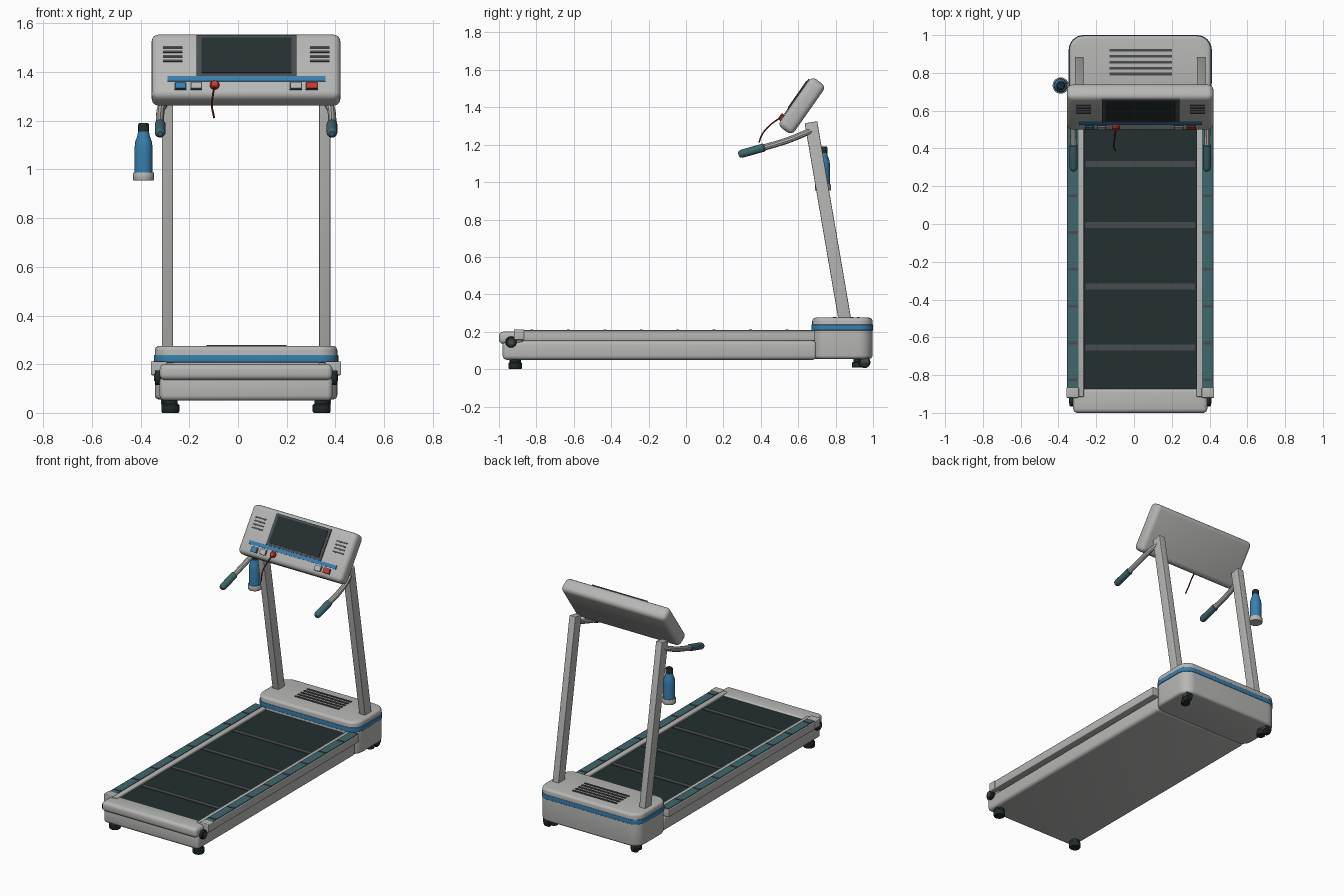
import bpy, bmesh, math
from mathutils import Matrix, Vector

if "Cube" in bpy.data.objects:
    bpy.data.objects.remove(bpy.data.objects["Cube"])

CX = 0.033  # centre line of the machine


def material(name, r, g, b):
    m = bpy.data.materials.new(name)
    m.diffuse_color = (r, g, b, 1)
    m.use_nodes = True
    m.node_tree.nodes["Principled BSDF"].inputs["Base Color"].default_value = m.diffuse_color
    return m


GREY = material("light grey", 0.47, 0.47, 0.46)
BLUE = material("blue", 0.04, 0.21, 0.42)
TEAL = material("teal", 0.05, 0.135, 0.15)
BELT = material("belt black", 0.017, 0.029, 0.029)
STRIPE = material("dark grey", 0.065, 0.07, 0.08)
RED = material("red", 0.55, 0.04, 0.025)
CORD = material("dark red", 0.16, 0.015, 0.012)
RUBBER = material("rubber", 0.016, 0.024, 0.024)


def finish(name, bm, mat, matrix=None):
    bmesh.ops.recalc_face_normals(bm, faces=bm.faces[:])
    if matrix:
        bm.transform(matrix)
    me = bpy.data.meshes.new(name)
    bm.to_mesh(me)
    bm.free()
    return add(name, me, mat)


def add(name, me, mat):
    me.materials.clear()
    me.materials.append(mat)
    ob = bpy.data.objects.new(name, me)
    bpy.context.collection.objects.link(ob)
    bpy.ops.object.select_all(action='DESELECT')
    ob.select_set(True)
    bpy.context.view_layer.objects.active = ob
    bpy.ops.object.shade_smooth_by_angle(angle=math.radians(35))
    return ob


def box(name, lo, hi, mat, bevel=0, matrix=None, corner=0):
    """Box from corner to corner; corner rounds the upright edges first."""
    lo, hi = Vector(lo), Vector(hi)
    bm = bmesh.new()
    bmesh.ops.create_cube(bm, size=1)
    size = hi - lo
    bm.transform(Matrix.Translation((lo + hi) / 2) @ Matrix.Diagonal((*size, 1)))
    if corner:
        up = [e for e in bm.edges if abs((e.verts[0].co - e.verts[1].co).z) > size.z * 0.9]
        bmesh.ops.bevel(bm, geom=up, offset=corner, segments=8, profile=0.5, affect='EDGES')
    if bevel:
        bm.normal_update()
        sharp = [e for e in bm.edges if e.calc_face_angle(0) > math.radians(40)]
        bmesh.ops.bevel(bm, geom=sharp, offset=bevel, segments=4, profile=0.5, affect='EDGES')
    return finish(name, bm, mat, matrix)


def lathe(name, profile, mat, matrix, steps=24):
    """Spin (radius, height) points about local z; ends close on the axis."""
    bm = bmesh.new()
    pts = [(0, profile[0][1])] + list(profile) + [(0, profile[-1][1])]
    vs = [bm.verts.new((r, 0, z)) for r, z in pts]
    es = [bm.edges.new(p) for p in zip(vs, vs[1:])]
    bmesh.ops.spin(bm, geom=vs + es, cent=(0, 0, 0), axis=(0, 0, 1),
                   angle=math.tau, steps=steps)
    bmesh.ops.remove_doubles(bm, verts=bm.verts[:], dist=1e-5)
    return finish(name, bm, mat, matrix)


def tube(name, points, radius, mat):
    cu = bpy.data.curves.new(name, 'CURVE')
    cu.dimensions = '3D'
    cu.bevel_depth, cu.bevel_resolution, cu.use_fill_caps = radius, 3, True
    cu.resolution_u = 6
    sp = cu.splines.new('BEZIER')
    sp.bezier_points.add(len(points) - 1)
    for bp, co in zip(sp.bezier_points, points):
        bp.co = co
        bp.handle_left_type = bp.handle_right_type = 'AUTO'
    tmp = bpy.data.objects.new(name + "_path", cu)
    bpy.context.collection.objects.link(tmp)
    dg = bpy.context.evaluated_depsgraph_get()
    me = bpy.data.meshes.new_from_object(tmp.evaluated_get(dg))
    bpy.data.objects.remove(tmp)
    return add(name, me, mat)


def at(x, y, z):
    return Matrix.Translation((x, y, z))


def along(start, end):
    """Matrix placing local z along a segment."""
    d = Vector(end) - Vector(start)
    return Matrix.Translation(start) @ d.to_track_quat('Z', 'Y').to_matrix().to_4x4()


SIDEWAYS = Matrix.Rotation(math.pi / 2, 4, 'Y')

# Deck, running belt and its cross stripes
box("deck", (CX - .355, -.98, .05), (CX + .355, .70, .152), GREY, .022)
box("belt", (CX - .297, -.92, .14), (CX + .297, .69, .192), BELT)
for y in (.317, -.005, -.332, -.654):
    box("belt_stripe", (CX - .29, y - .016, .19), (CX + .29, y + .016, .196), STRIPE)
box("end_cap", (CX - .355, -1, .135), (CX + .355, -.868, .2), GREY, .022)

# Motor cover with band and vent slots
box("motor_cover", (CX - .375, .675, .055), (CX + .375, .997, .275), GREY, .018, corner=.075)
box("cover_band", (CX - .379, .671, .207), (CX + .379, 1.0, .238), BLUE, .003, corner=.078)
for i in range(5):
    y = .794 + i * .0315
    box("cover_vent", (-.13, y - .007, .27), (.2, y + .007, .279), STRIPE)

# Parts repeated on both sides
for s in (-1, 1):
    def X(off):
        return CX + s * off

    def pair(a, b):
        return min(X(a), X(b)), max(X(a), X(b))

    # Foot rails with grip strips
    a, b = pair(.298, .388)
    box("side_rail", (a, -.915, .153), (b, .69, .206), GREY, .005)
    a, b = pair(.327, .384)
    box("foot_strip", (a, -.865, .2), (b, .685, .21), TEAL)
    for i in range(8):
        y = -.825 + i * .195
        box("strip_rib", (a + .004, y - .007, .205), (b - .004, y + .007, .2125), STRIPE)
    a, b = pair(.325, .391)
    box("rail_end", (a, -.92, .156), (b, -.865, .212), GREY, .005)

    # Roller adjusting bolt
    lathe("roller_bolt", [(.028, -.012), (.03, -.008), (.03, .008), (.026, .013)], RUBBER,
          at(X(.362), -.935, .145) @ SIDEWAYS)
    lathe("bolt_centre", [(.014, -.016), (.014, .016)], STRIPE,
          at(X(.362), -.935, .145) @ SIDEWAYS)

    # Feet and transport wheels
    lathe("foot", [(.033, 0), (.037, .006), (.037, .032), (.03, .038), (.03, .06)], RUBBER,
          at(X(.311), -.913, 0))
    lathe("cover_foot", [(.025, .008), (.028, .012), (.028, .035), (.02, .04), (.02, .065)],
          RUBBER, at(X(.311), .915, 0))
    lathe("wheel", [(.026, -.018), (.031, -.012), (.031, .012), (.026, .018)], RUBBER,
          at(X(.325), .955, .037) @ SIDEWAYS)
    box("wheel_bracket", (X(.325) - .024, .935, .035), (X(.325) + .024, .975, .065), STRIPE)

    # Leaning upright
    base, top = Vector((X(.323), .855, .23)), Vector((X(.323), .668, 1.32))
    lean = Matrix.Rotation(math.atan2(base.y - top.y, top.z - base.z), 4, 'X')
    box("upright", (-.023, -.034, 0), (.023, .034, (top - base).length), GREY, .004,
        Matrix.Translation(base) @ lean)

    # Handlebar and soft grip
    tube("handlebar", [(X(.325), .68, 1.28), (X(.345), .63, 1.258),
                       (X(.353), .54, 1.222), (X(.353), .40, 1.18)], .017, GREY)
    lathe("hand_grip", [(.018, 0), (.022, .004), (.022, .125), (.018, .138), (.01, .145)],
          TEAL, along((X(.353), .42, 1.186), (X(.353), .285, 1.148)))

# Tilted console; everything on it uses its local frame (front is -y)
CON = at(CX, .619, 1.408) @ Matrix.Rotation(math.radians(-35), 4, 'X')
F = -.0475  # local front face
box("console", (-.388, F, -.16), (.388, -F, .16), GREY, .03, CON)


def panel(name, x0, x1, z0, z1, mat, proud):
    box(name, (x0 - CX, F - proud, z0), (x1 - CX, F + .004, z1), mat, 0, CON)


panel("screen_frame", -.17, .24, -.066, .138, STRIPE, .006)
panel("screen", -.15, .22, -.051, .124, BELT, .009)
panel("console_stripe", -.29, .36, -.09, -.067, BLUE, .005)
for x0, x1, mat in ((-.257, -.215, BLUE), (-.193, -.15, GREY),
                    (.215, .26, GREY), (.281, .326, RED)):
    panel("button_edge", x0 - .003, x1 + .003, -.133, -.097, STRIPE, .004)
    panel("button", x0, x1, -.13, -.1, mat, .01)
for x0, x1 in ((-.308, -.228), (.296, .376)):
    for i in range(4):
        z = .013 + i * .0225
        panel("speaker_slot", x0, x1, z - .005, z + .005, STRIPE, .002)

# Safety key and cord
lathe("safety_key", [(.019, -.004), (.019, .012), (.014, .018)], RED,
      CON @ at(-.096 - CX, F, -.112) @ Matrix.Rotation(math.pi / 2, 4, 'X'))
tube("safety_cord", [(-.096, .505, 1.345), (-.103, .45, 1.305),
                     (-.107, .41, 1.26), (-.098, .39, 1.212)], .004, CORD)

# Drinking bottle in its holder ring
SPOT = at(-.388, .733, 0)
lathe("bottle_holder", [(.041, .955), (.043, .958), (.043, .985), (.041, .988)], GREY, SPOT)
lathe("bottle", [(.037, .98), (.037, 1.09), (.034, 1.115), (.025, 1.14), (.022, 1.16)], BLUE, SPOT)
lathe("bottle_cap", [(.023, 1.155), (.023, 1.183), (.019, 1.19)], RUBBER, SPOT)
